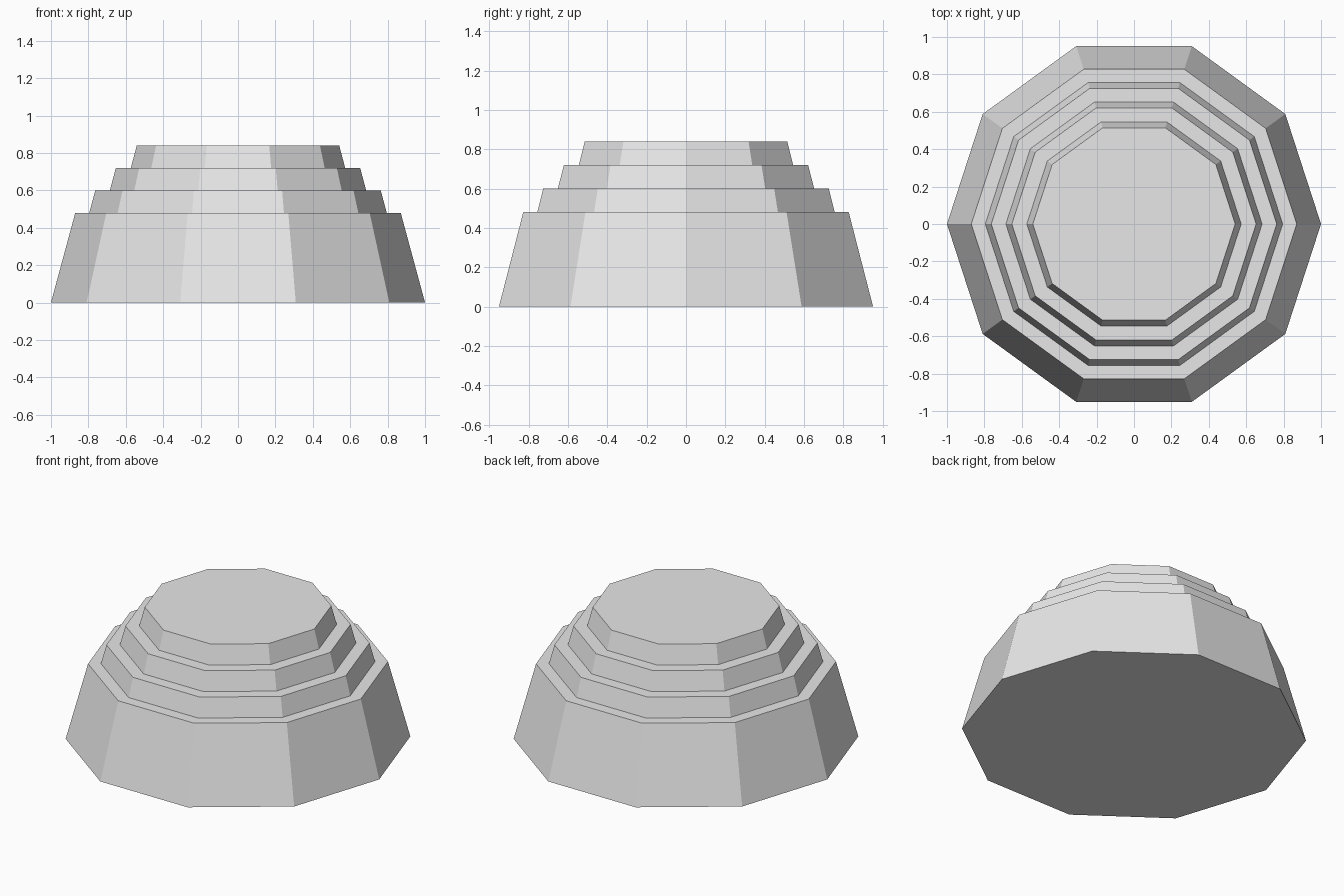
import bpy
import bmesh
from math import cos, sin, tau

SIDES = 10

cube = bpy.data.objects.get("Cube")
if cube:
    bpy.data.objects.remove(cube, do_unlink=True)

# Single plain grey
grey = bpy.data.materials.new("light_grey")
grey.use_nodes = True
colour = (0.8, 0.8, 0.8, 1)
grey.diffuse_color = colour
grey.node_tree.nodes["Principled BSDF"].inputs["Base Color"].default_value = colour

# Stepped outline, (radius, height), from the ground to the flat top
profile = [(1.0, 0.0), (0.87, 0.48),
           (0.795, 0.48), (0.763, 0.60),
           (0.685, 0.60), (0.653, 0.72),
           (0.573, 0.72), (0.541, 0.84)]

# Ten-sided rings joined by flat faces, capped at both ends
bm = bmesh.new()
rings = [[bm.verts.new((r * cos(tau * i / SIDES), r * sin(tau * i / SIDES), z))
          for i in range(SIDES)] for r, z in profile]
for low, high in zip(rings, rings[1:]):
    for i in range(SIDES):
        j = (i + 1) % SIDES
        bm.faces.new((low[i], low[j], high[j], high[i]))
bm.faces.new(rings[0][::-1])
bm.faces.new(rings[-1])

mesh = bpy.data.meshes.new("stepped_mound")
bm.to_mesh(mesh)
bm.free()
mesh.materials.append(grey)
mound = bpy.data.objects.new("stepped_mound", mesh)
bpy.context.collection.objects.link(mound)
